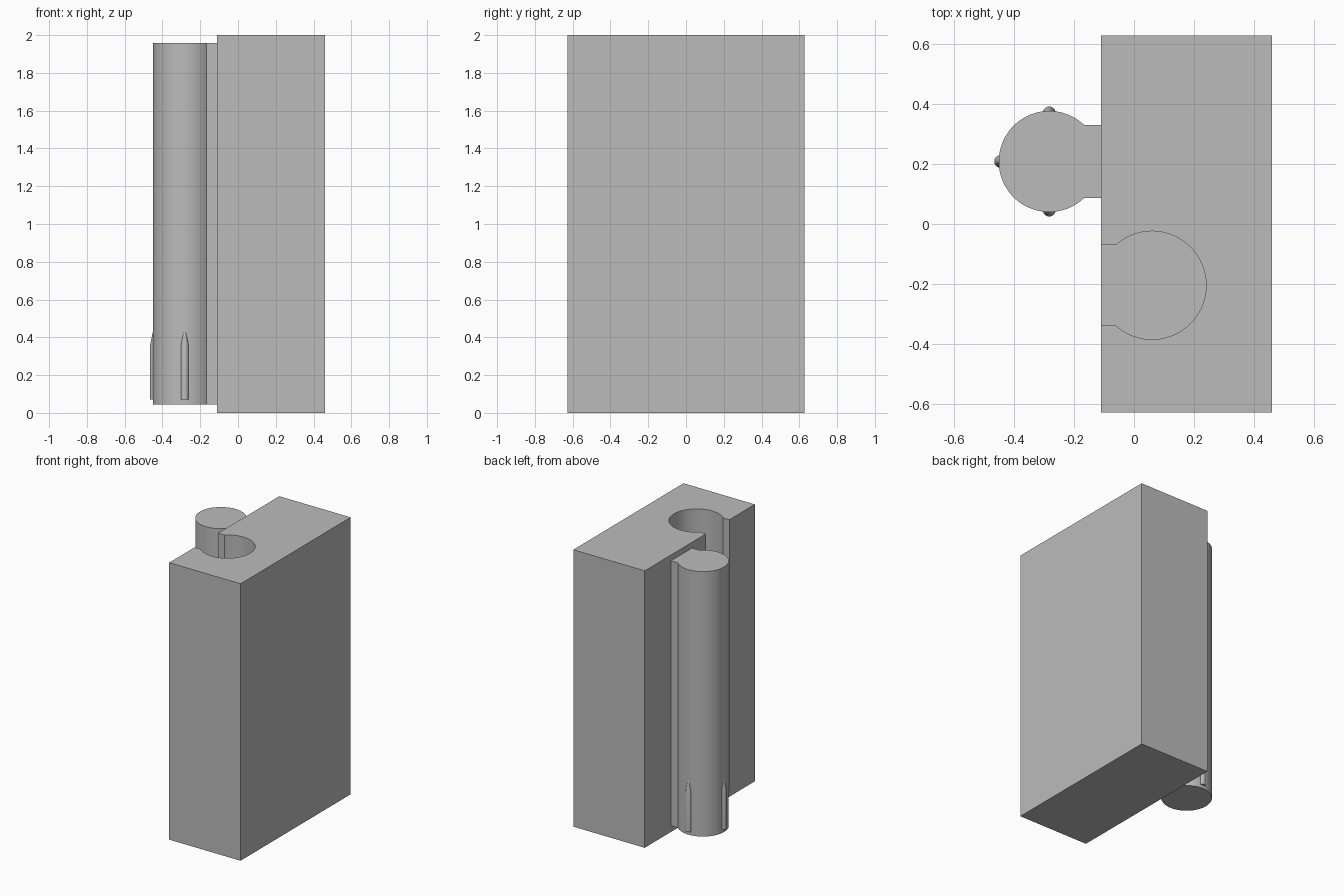
import bpy, bmesh, math

if "Cube" in bpy.data.objects:
    bpy.data.objects.remove(bpy.data.objects["Cube"])

grey = bpy.data.materials.new("plain grey")
grey.use_nodes = True
colour = (0.5, 0.5, 0.5, 1)
grey.diffuse_color = colour
grey.node_tree.nodes["Principled BSDF"].inputs["Base Color"].default_value = colour

HEIGHT = 2.0
BLOCK_LEFT, BLOCK_RIGHT, HALF_DEPTH = -0.11, 0.46, 0.628


def add_object(name, bm):
    bmesh.ops.recalc_face_normals(bm, faces=bm.faces)
    mesh = bpy.data.meshes.new(name)
    bm.to_mesh(mesh)
    bm.free()
    mesh.materials.append(grey)
    obj = bpy.data.objects.new(name, mesh)
    bpy.context.collection.objects.link(obj)
    return obj


def prism(name, outline, bottom, top):
    """Extrude a flat outline from bottom to top."""
    bm = bmesh.new()
    face = bm.faces.new([bm.verts.new((x, y, bottom)) for x, y in outline])
    side = bmesh.ops.extrude_face_region(bm, geom=[face])["geom"]
    verts = [v for v in side if isinstance(v, bmesh.types.BMVert)]
    bmesh.ops.translate(bm, verts=verts, vec=(0, 0, top - bottom))
    return add_object(name, bm)


def keyhole(cx, cy, radius, half_neck, neck_end, direction, steps=72):
    """Circle joined to a straight neck that points along x."""
    start = math.asin(half_neck / radius)
    sweep = 2 * (math.pi - start)
    points = [(neck_end, cy - half_neck), (neck_end, cy + half_neck)]
    for i in range(steps + 1):
        a = start + sweep * i / steps
        points.append((cx + direction * radius * math.cos(a),
                       cy + radius * math.sin(a)))
    return points


def smooth(obj):
    bpy.ops.object.select_all(action="DESELECT")
    obj.select_set(True)
    bpy.context.view_layer.objects.active = obj
    bpy.ops.object.shade_smooth_by_angle(angle=math.radians(30))


# Block with a blind keyhole pocket open to the top and one side
block = prism("block", [(BLOCK_LEFT, -HALF_DEPTH), (BLOCK_RIGHT, -HALF_DEPTH),
                        (BLOCK_RIGHT, HALF_DEPTH), (BLOCK_LEFT, HALF_DEPTH)],
              0, HEIGHT)
cutter = prism("pocket_cutter",
               keyhole(0.06, -0.204, 0.18, 0.134, BLOCK_LEFT - 0.1, -1),
               0.04, HEIGHT + 0.1)
cutter.hide_render = True
cut = block.modifiers.new("pocket", "BOOLEAN")
cut.operation, cut.solver, cut.object = "DIFFERENCE", "EXACT", cutter
bpy.context.view_layer.objects.active = block
bpy.ops.object.modifier_apply(modifier=cut.name)
bpy.data.objects.remove(cutter)
smooth(block)

# Round pin on a neck that fits the pocket
PIN_X, PIN_Y, PIN_R = -0.282, 0.208, 0.168
pin = prism("pin", keyhole(PIN_X, PIN_Y, PIN_R, 0.121, BLOCK_LEFT, 1),
            0.045, 1.958)
smooth(pin)

# Small tapered ribs near the foot of the pin
RIB_R, RIB_BOTTOM, RIB_SHOULDER, RIB_TOP = 0.021, 0.07, 0.36, 0.44
for label, dx, dy in (("back", 0, 1), ("side", -1, 0), ("front", 0, -1)):
    bm = bmesh.new()
    rings = []
    for z, r in ((RIB_BOTTOM, RIB_R), (RIB_SHOULDER, RIB_R), (RIB_TOP, 0.005)):
        ring = bmesh.ops.create_circle(bm, segments=24, radius=r)["verts"]
        bmesh.ops.translate(bm, verts=ring, vec=(
            PIN_X + dx * (PIN_R - 0.006), PIN_Y + dy * (PIN_R - 0.006), z))
        rings.append(ring)
    for low, high in zip(rings, rings[1:]):
        for i in range(len(low)):
            bm.faces.new((low[i - 1], low[i], high[i], high[i - 1]))
    bm.faces.new(rings[0])
    bm.faces.new(rings[-1])
    smooth(add_object(label + "_rib", bm))
